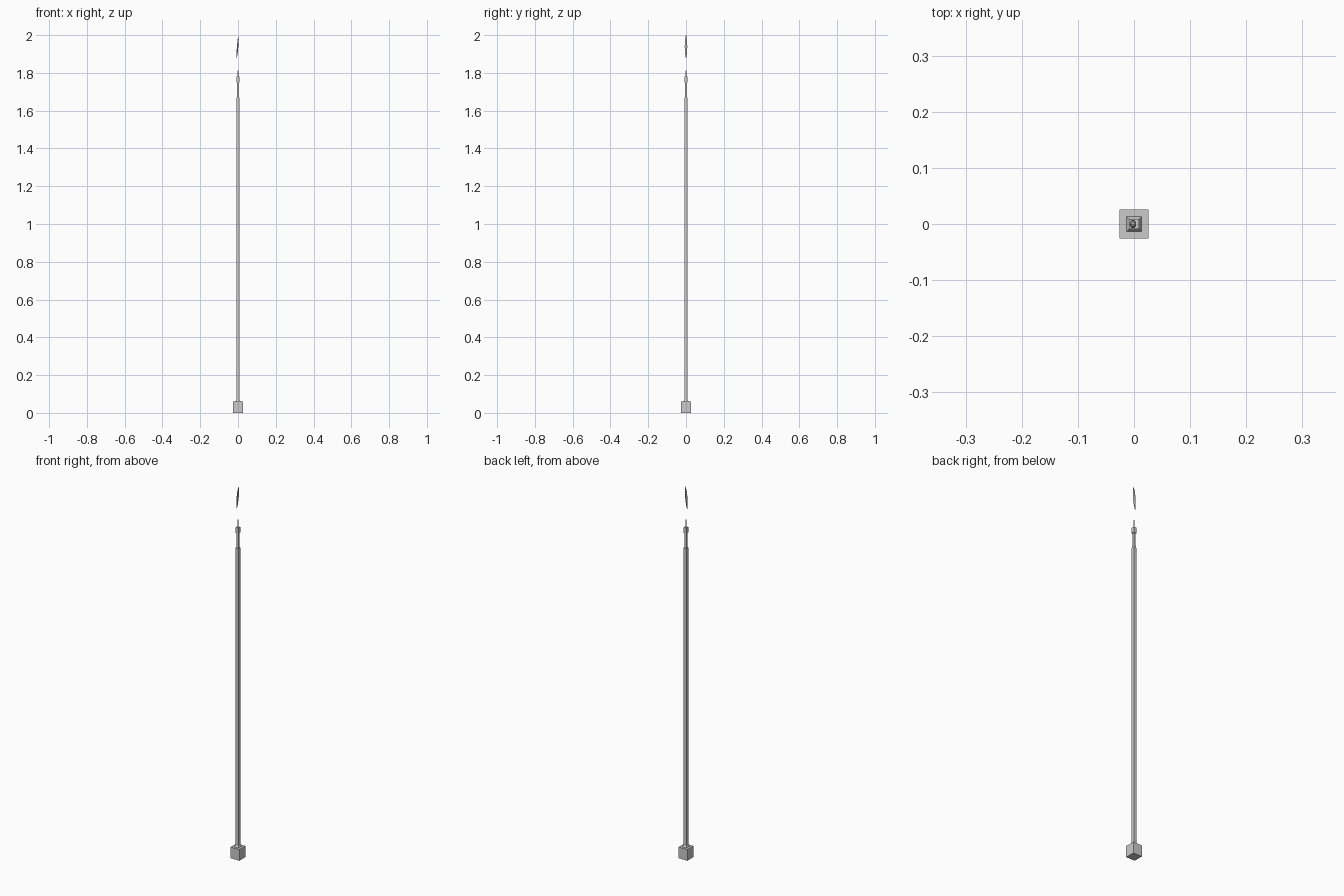
import bpy, math

if "Cube" in bpy.data.objects:
    bpy.data.objects.remove(bpy.data.objects["Cube"])


def loft(name, rings, sides, twist=0.0):
    """rings: (z, centre x, radius x, radius y); closed low-poly loft."""
    verts, faces = [], []
    for z, cx, rx, ry in rings:
        for i in range(sides):
            a = twist + 2 * math.pi * i / sides
            verts.append((cx + rx * math.cos(a), ry * math.sin(a), z))
    for r in range(len(rings) - 1):
        for i in range(sides):
            j = (i + 1) % sides
            a, b = r * sides, (r + 1) * sides
            faces.append((a + i, a + j, b + j, b + i))
    faces.append(tuple(reversed(range(sides))))
    top = (len(rings) - 1) * sides
    faces.append(tuple(range(top, top + sides)))
    mesh = bpy.data.meshes.new(name)
    mesh.from_pydata(verts, [], faces)
    ob = bpy.data.objects.new(name, mesh)
    bpy.context.collection.objects.link(ob)
    return ob


def square(name, profile):
    """profile: (z, full width) pairs of a square-section post."""
    s = math.sqrt(0.5)
    return loft(name, [(z, 0, w * s, w * s) for z, w in profile], 4, math.pi / 4)


# Base block
square("base_block", [(0, 0.052), (0.06, 0.052)])

# Shaft with a small flare where it meets the base
square("shaft", [(0.06, 0.027), (0.068, 0.018), (1.67, 0.017)])

# Narrow neck and collar
square("neck", [(1.67, 0.012), (1.75, 0.010)])
square("collar", [(1.75, 0.017), (1.78, 0.017)])

# Thin pointed wick
square("wick", [(1.78, 0.005), (1.80, 0.004), (1.83, 0.001)])

# Slender leaning flame, broad across y
loft("flame", [
    (1.88, -0.007, 0.0005, 0.001),
    (1.90, -0.005, 0.003, 0.005),
    (1.94, -0.002, 0.004, 0.008),
    (1.975, 0.001, 0.003, 0.006),
    (2.00, 0.003, 0.0005, 0.001),
], 6)
